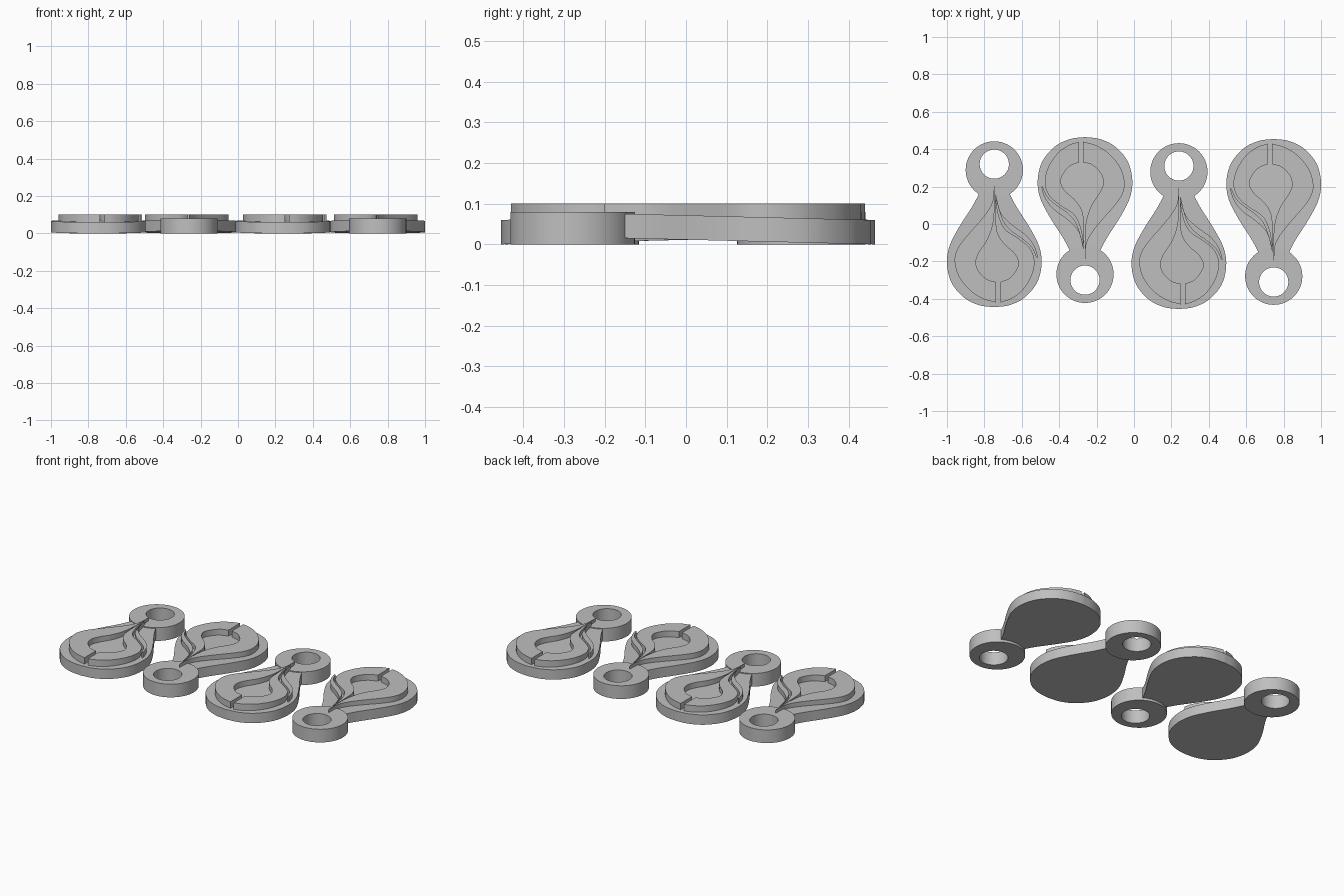
import bpy, bmesh
from math import sin, cos, pi, radians
from mathutils import Vector

cube = bpy.data.objects.get("Cube")
if cube:
    bpy.data.objects.remove(cube, do_unlink=True)

grey = bpy.data.materials.new("plain grey")
grey.use_nodes = True
grey.diffuse_color = (.52, .52, .52, 1)
grey.node_tree.nodes["Principled BSDF"].inputs["Base Color"].default_value = grey.diffuse_color


def smooth_path(points, steps=5):
    """Open Catmull-Rom curve through the points."""
    pts = [Vector(p) for p in points]
    pts = [2 * pts[0] - pts[1]] + pts + [2 * pts[-1] - pts[-2]]
    path = []
    for a, b, c, d in zip(pts, pts[1:], pts[2:], pts[3:]):
        for i in range(steps):
            t = i / steps
            path.append(b + (c - a) * t / 2
                        + (2 * a - 5 * b + 4 * c - d) * t * t / 2
                        + (3 * b - a - 3 * c + d) * t ** 3 / 2)
    return path + [pts[-2]]


def circle(centre_y, radius, count=64):
    return [Vector((radius * cos(2 * pi * i / count), centre_y + radius * sin(2 * pi * i / count)))
            for i in range(count)]


def finish(bm, name):
    bmesh.ops.remove_doubles(bm, verts=bm.verts, dist=1e-5)
    bmesh.ops.recalc_face_normals(bm, faces=bm.faces)
    mesh = bpy.data.meshes.new(name)
    bm.to_mesh(mesh)
    bm.free()
    mesh.materials.append(grey)
    mesh.polygons.foreach_set("use_smooth", [True] * len(mesh.polygons))
    mesh.set_sharp_from_angle(angle=radians(30))
    return mesh


def slab(name, outline, bottom, top):
    """Closed outline extruded between two height functions of y."""
    bm = bmesh.new()
    low = [bm.verts.new((p.x, p.y, bottom(p.y))) for p in outline]
    high = [bm.verts.new((p.x, p.y, top(p.y))) for p in outline]
    bm.faces.new(low[::-1])
    bm.faces.new(high)
    for i in range(len(low)):
        bm.faces.new((low[i - 1], low[i], high[i], high[i - 1]))
    return finish(bm, name)


def ring(name, outer, inner, height):
    """Flat ring with an off-centre hole."""
    bm = bmesh.new()
    loops = [[bm.verts.new((p.x, p.y, z)) for p in loop]
             for loop, z in ((outer, 0), (outer, height), (inner, height), (inner, 0))]
    for k in range(4):
        a, b = loops[k - 1], loops[k]
        for i in range(len(a)):
            bm.faces.new((a[i - 1], a[i], b[i], b[i - 1]))
    return finish(bm, name)


# Teardrop plate, mirrored half profile, slightly tilted up towards the ring
half = smooth_path([(.075, .18), (.085, .155), (.12, .09), (.19, -.02), (.24, -.12), (.253, -.215),
                    (.228, -.315), (.16, -.395), (.08, -.434), (0, -.445)])
plate_outline = half + [Vector((-p.x, p.y)) for p in half[-2::-1]]


def plate_bottom(y):
    return .025 * (y + .445)


def plate_top(y):
    return plate_bottom(y) + .06


# Raised petals: each is an outer and an inner curve meeting at the tip
left_petal = smooth_path([(-.002, .21), (-.007, .13), (-.035, .07), (-.09, 0), (-.16, -.08),
                          (-.2, -.14), (-.212, -.2), (-.19, -.28), (-.13, -.355),
                          (-.06, -.4), (.01, -.42)])
left_petal += smooth_path([(.01, -.31), (-.04, -.295), (-.085, -.25), (-.098, -.2), (-.08, -.15),
                           (-.04, -.09), (-.012, -.02), (0, .06), (.001, .2)])
right_petal = smooth_path([(.005, .13), (.007, 0), (.02, -.06), (.055, -.11), (.105, -.155),
                           (.13, -.205), (.115, -.25), (.08, -.29), (.032, -.31)])
right_petal += smooth_path([(.032, -.42), (.09, -.4), (.15, -.355), (.198, -.28), (.215, -.2),
                            (.19, -.13), (.13, -.078), (.06, -.03), (.025, .04), (.008, .13)])
vein = smooth_path([(.008, .16), (.035, .06), (.09, 0), (.17, -.06), (.215, -.12), (.234, -.18)])
vein += smooth_path([(.226, -.18), (.2, -.125), (.15, -.08), (.09, -.037), (.045, .02), (.006, .14)])


def petal_bottom(y):
    return .055


def petal_top(y):
    return .1


parts = {
    "teardrop_plate": slab("teardrop_plate", plate_outline, plate_bottom, plate_top),
    "hanging_ring": ring("hanging_ring", circle(.289, .153), circle(.32, .078), .08),
    "left_petal": slab("left_petal", left_petal, petal_bottom, petal_top),
    "right_petal": slab("right_petal", right_petal, petal_bottom, petal_top),
    "curved_vein": slab("curved_vein", vein, petal_bottom, petal_top),
}

# Four charms, alternately turned half round
layout = [(-.747, 0, 0), (-.262, .02, pi), (.24, -.01, 0), (.747, .01, pi)]
for number, (x, y, turn) in enumerate(layout, 1):
    for name, mesh in parts.items():
        obj = bpy.data.objects.new(f"{name}_{number}", mesh)
        obj.location = (x, y, 0)
        obj.rotation_euler.z = turn
        bpy.context.collection.objects.link(obj)
